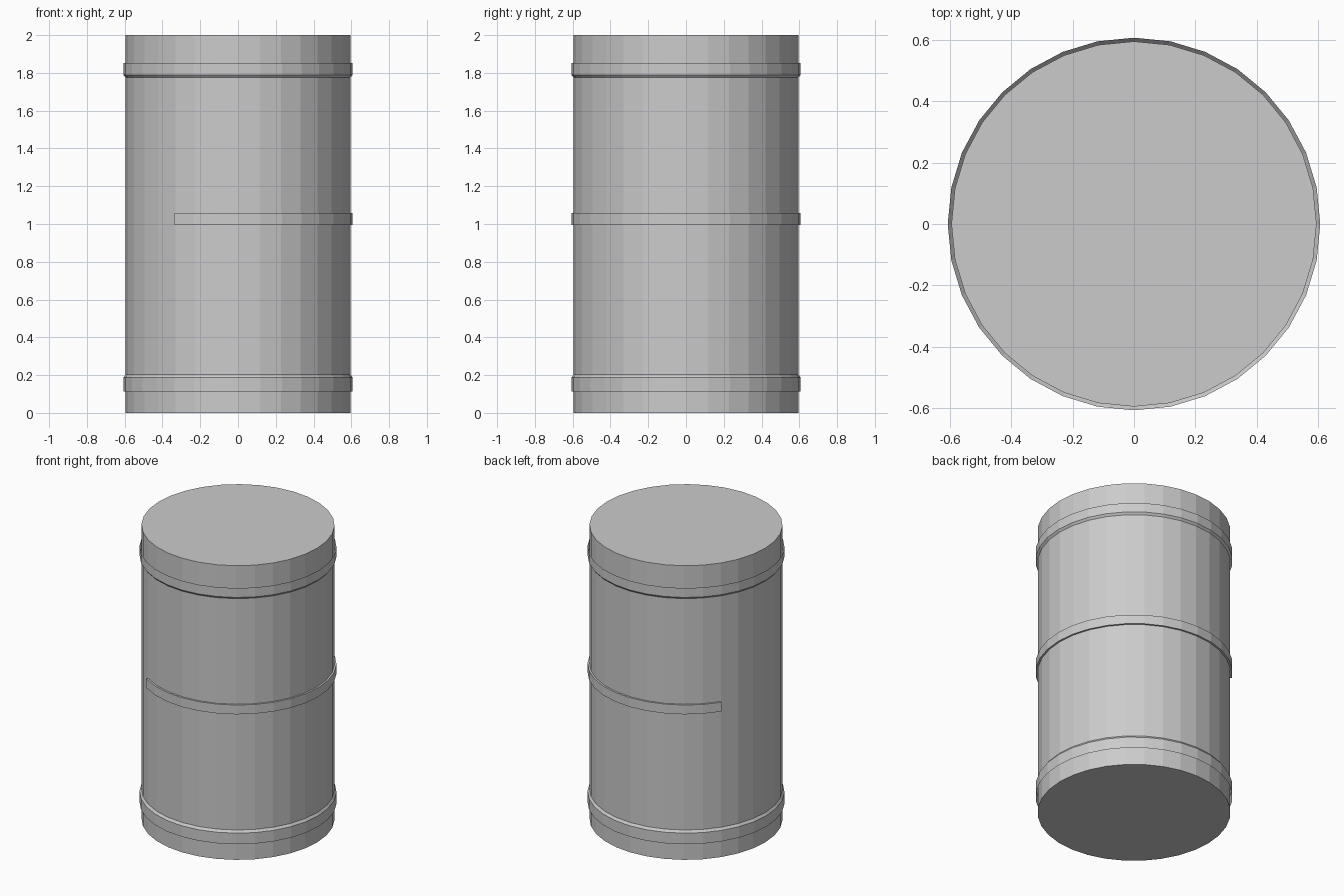
import bpy, bmesh
from math import cos, sin, tau

if "Cube" in bpy.data.objects:
    bpy.data.objects.remove(bpy.data.objects["Cube"])

SIDES = 32
R_BODY, R_BAND = 0.595, 0.607


def sweep(name, profile, first=0, steps=SIDES, closed=False, caps=False):
    """Sweep an (r, z) profile, listed bottom to top on the outside, about z."""
    bm = bmesh.new()
    full = steps == SIDES
    rings = []
    for i in range(steps if full else steps + 1):
        a = tau * (first + i) / SIDES
        rings.append([bm.verts.new((r * cos(a), r * sin(a), z)) for r, z in profile])
    n = len(profile)
    for i in range(steps):
        a, b = rings[i], rings[(i + 1) % len(rings)]
        for j in range(n if closed else n - 1):
            k = (j + 1) % n
            bm.faces.new((a[j], b[j], b[k], a[k]))
    if caps and full:
        # flat lids on a full drum
        bm.faces.new([ring[0] for ring in reversed(rings)])
        bm.faces.new([ring[-1] for ring in rings])
    elif caps:
        # end faces of a partial strip
        bm.faces.new(rings[0])
        bm.faces.new(list(reversed(rings[-1])))
    mesh = bpy.data.meshes.new(name)
    bm.to_mesh(mesh)
    bm.free()
    obj = bpy.data.objects.new(name, mesh)
    bpy.context.collection.objects.link(obj)
    return obj


# Main drum
sweep("drum_body", [(R_BODY, 0), (R_BODY, 2)], caps=True)

# Lower hoop: sloped on top, open underneath
sweep("lower_hoop", [(R_BAND, 0.112), (R_BAND, 0.187), (R_BODY, 0.203)])

# Upper hoop: sloped underneath, open on top
sweep("upper_hoop", [(R_BODY, 1.776), (R_BAND, 1.79), (R_BAND, 1.853)])

# Middle strip: three quarters of the way round, gap at the left
sweep("middle_strip",
      [(R_BODY - 0.003, 0.995), (R_BAND, 0.995), (R_BAND, 1.058), (R_BODY - 0.003, 1.058)],
      first=-11, steps=24, closed=True, caps=True)
